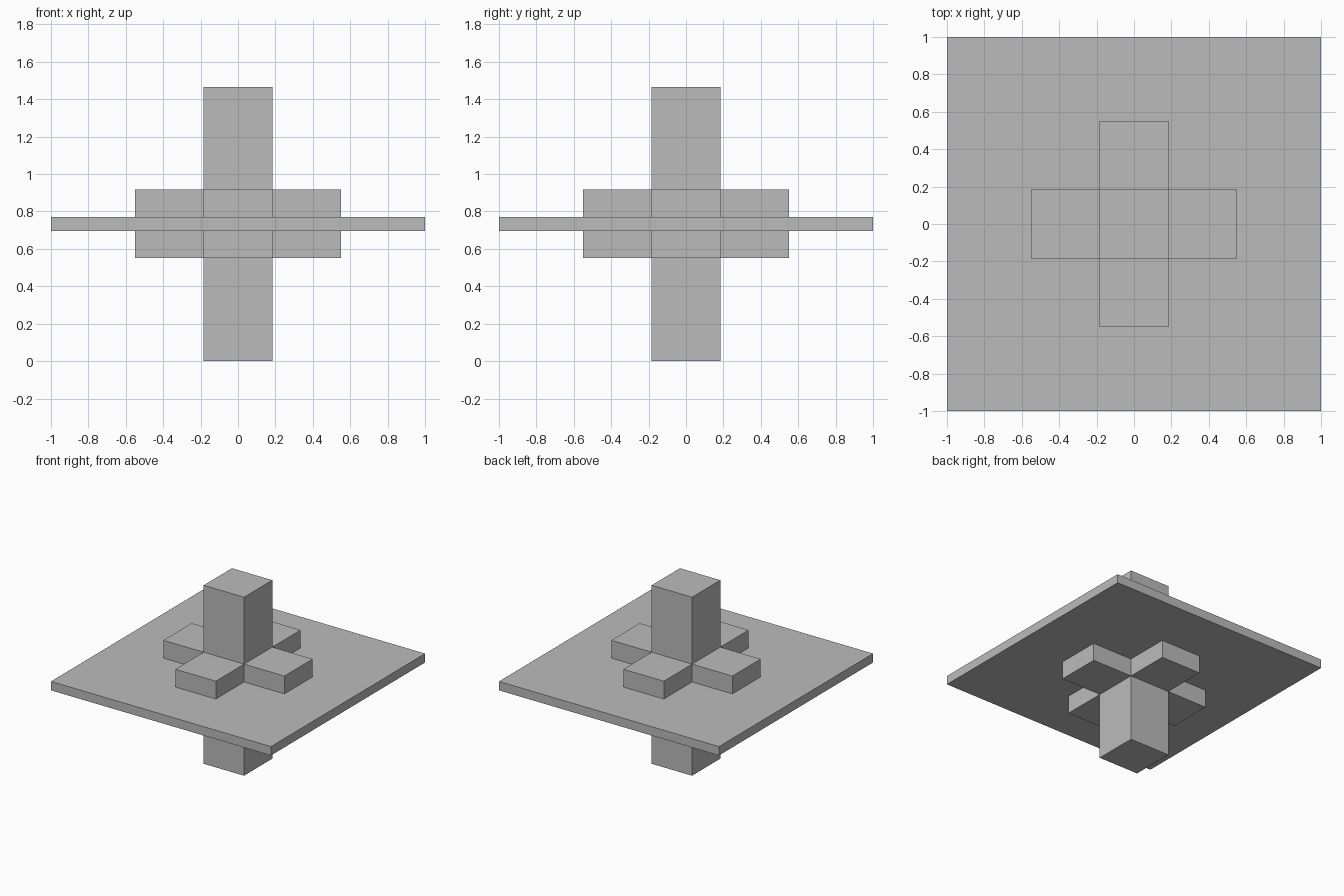
import bpy

cube = bpy.data.objects.get("Cube")
if cube:
    bpy.data.objects.remove(cube, do_unlink=True)

# Single plain grey for every part
grey = bpy.data.materials.new("plain_grey")
grey.use_nodes = True
colour = (0.5, 0.5, 0.5, 1)
grey.diffuse_color = colour
grey.node_tree.nodes["Principled BSDF"].inputs["Base Color"].default_value = colour

UNIT = 1.1 / 3          # width of the square beams
MID = 2 * UNIT          # height of the shared centre


def box(name, sx, sy, sz):
    """Box of the given size, centred on the shared centre."""
    bpy.ops.mesh.primitive_cube_add(size=1, location=(0, 0, MID))
    obj = bpy.context.object
    obj.name = name
    obj.scale = (sx, sy, sz)
    bpy.ops.object.transform_apply(location=False, rotation=False, scale=True)
    obj.data.materials.append(grey)
    return obj


# Tall post through the centre
box("column", UNIT, UNIT, 4 * UNIT)

# Two crossing beams
box("side_to_side_beam", 3 * UNIT, UNIT, UNIT)
box("front_to_back_beam", UNIT, 3 * UNIT, UNIT)

# Wide thin square plate
box("plate", 2, 2, UNIT / 5)
